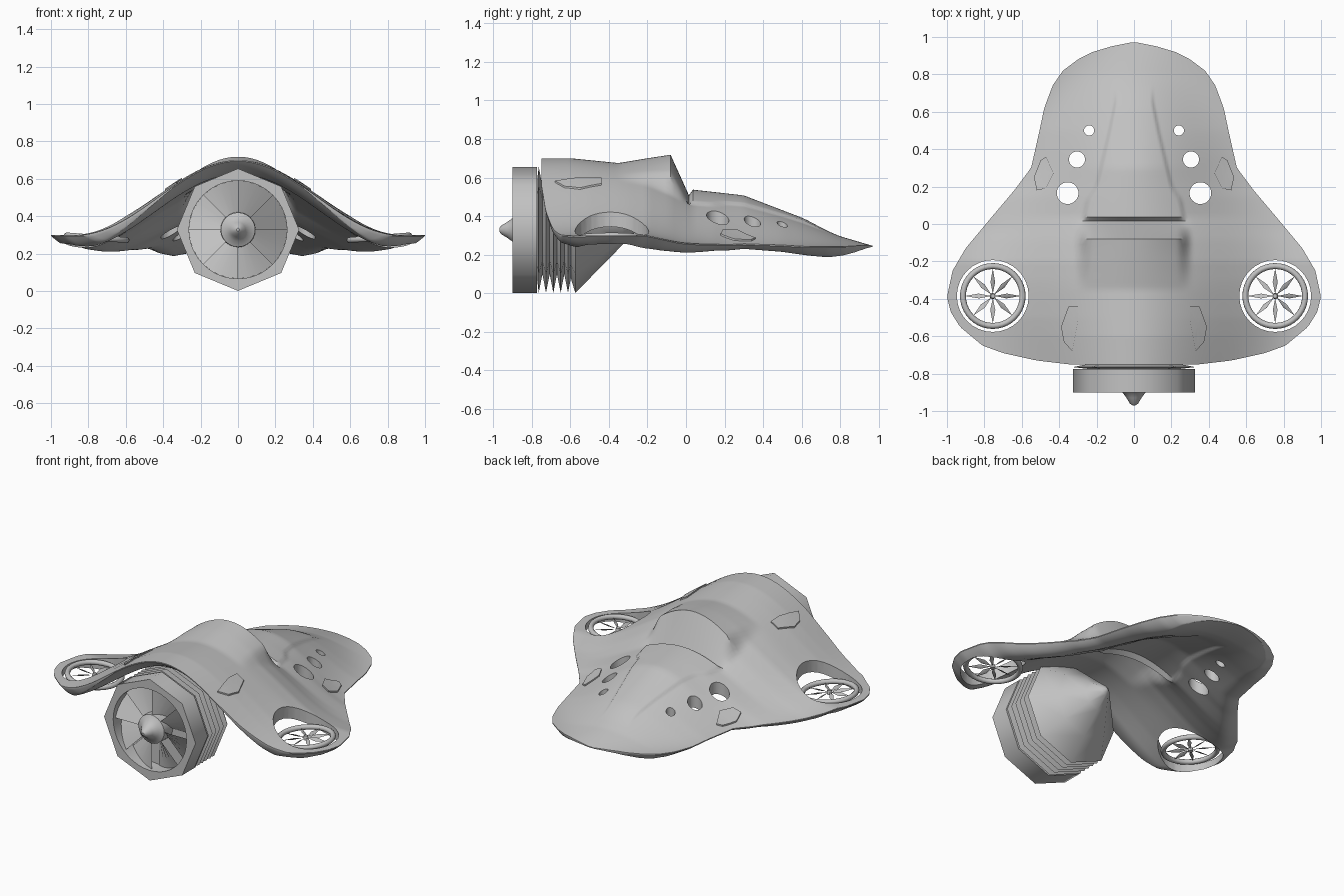
import bpy, bmesh, math
from mathutils import Vector, Matrix

cube = bpy.data.objects.get("Cube")
if cube:
    bpy.data.objects.remove(cube)

grey = bpy.data.materials.new("hull grey")
grey.use_nodes = True
grey.diffuse_color = (0.54, 0.54, 0.54, 1)
grey.node_tree.nodes["Principled BSDF"].inputs["Base Color"].default_value = (0.54, 0.54, 0.54, 1)


def make(name, bm, angle=None):
    bmesh.ops.recalc_face_normals(bm, faces=bm.faces)
    mesh = bpy.data.meshes.new(name)
    bm.to_mesh(mesh)
    bm.free()
    mesh.materials.append(grey)
    ob = bpy.data.objects.new(name, mesh)
    bpy.context.collection.objects.link(ob)
    if angle:
        smooth(ob, angle)
    return ob


def activate(ob):
    bpy.ops.object.select_all(action='DESELECT')
    ob.select_set(True)
    bpy.context.view_layer.objects.active = ob


def smooth(ob, angle):
    activate(ob)
    bpy.ops.object.shade_smooth_by_angle(angle=math.radians(angle))


def lerp(table, t):
    for (a, p), (b, q) in zip(table, table[1:]):
        if t <= b:
            return p + (q - p) * max(0, (t - a) / (b - a))
    return table[-1][1]


def ramp(a, b, t):
    t = min(1, max(0, (t - a) / (b - a)))
    return t * t * (3 - 2 * t)


# Hull profiles along y: half width, spine height, rim height, hump spread
WIDTH = [(-.75, .35), (-.73, .52), (-.69, .7), (-.65, .81), (-.55, .93), (-.47, .98), (-.39, 1),
         (-.25, .97), (-.13, .9), (.05, .75), (.18, .64), (.3, .55), (.5, .505), (.62, .48),
         (.74, .435), (.82, .38), (.88, .3), (.92, .22), (.95, .12), (.97, .02)]
SPINE = [(-.75, .7), (-.6, .7), (-.35, .675), (-.2, .65), (-.08, .6), (.035, .525),
         (.3, .495), (.6, .38), (.8, .295), (.97, .245)]
RIM = [(-.75, .295), (-.4, .3), (-.2, .3), (-.03, .262), (.2, .232), (.4, .235), (.97, .245)]
SPREAD = [(-.75, .86), (-.5, .91), (-.3, .91), (-.1, .87), (.15, .79), (.3, .68), (.5, .61),
          (.6, .55), (.97, .3)]
HOOD = [(-.35, 0), (-.2, .05), (-.08, .118), (.015, -.03), (.035, 0)]
PANEL = [(0, .27), (.13, .25), (.2, .2), (.5, .13), (.65, .1)]


def height(x, y):
    x = abs(x)
    bell = math.cos(math.pi / 2 * min(1, x / lerp(SPREAD, y))) ** 2
    z = lerp(RIM, y) + (lerp(SPINE, y) - lerp(RIM, y)) * bell
    z += lerp(HOOD, y) * (1 - 5 * min(x, .3) ** 2) * (1 - ramp(.235, .31, x))
    if y > .02:
        edge = lerp(PANEL, y)
        z += .012 * (1 - ramp(edge - .008, edge + .008, x)) * (1 - ramp(.6, .75, y))
    return z


def thickness(x, y):
    inset = min(lerp(WIDTH, y) - abs(x), y + .75, .4 * (.97 - y), .15)
    return .006 + .07 * (1 - (1 - max(0, inset) / .15) ** 2)


# Hull: upper and lower skins meeting at a thin rim, rows snapped to the hood crest and foot
bm = bmesh.new()
ROWS, COLS = 110, 110
stations = [.11 - .86 * math.cos(math.pi * i / ROWS) for i in range(ROWS + 1)]
for y in (-.08, .015):
    near = min(range(ROWS + 1), key=lambda i: abs(stations[i] - y))
    stations[near] = y
upper, lower = [], []
for y in stations:
    xs = [lerp(WIDTH, y) * (2 * j / COLS - 1) for j in range(COLS + 1)]
    upper.append([bm.verts.new((x, y, height(x, y))) for x in xs])
    lower.append([bm.verts.new((x, y, height(x, y) - thickness(x, y))) for x in xs])
for grid in (upper, lower):
    for a, b in zip(grid, grid[1:]):
        for j in range(COLS):
            bm.faces.new((a[j], a[j + 1], b[j + 1], b[j]))
for j in (0, -1):
    for i in range(ROWS):
        bm.faces.new((upper[i][j], upper[i + 1][j], lower[i + 1][j], lower[i][j]))
    for k in range(COLS):
        bm.faces.new((upper[j][k], upper[j][k + 1], lower[j][k + 1], lower[j][k]))
hull = make("hull_shell", bm)

# Fan openings and vent holes
FAN = (.755, -.385)
bm = bmesh.new()
for x, y, r in [(*FAN, .192), (.24, .5, .027), (.305, .345, .043), (.355, .165, .058)]:
    for s in (-1, 1):
        bmesh.ops.create_cone(bm, cap_ends=True, segments=32, radius1=r, radius2=r, depth=1,
                              matrix=Matrix.Translation((s * x, y, .4)))
cutter = make("hole_cutter", bm)
cutter.hide_render = True
cut = hull.modifiers.new("holes", 'BOOLEAN')
cut.operation = 'DIFFERENCE'
cut.solver = 'EXACT'
cut.object = cutter
activate(hull)
bpy.ops.object.modifier_apply(modifier="holes")
bpy.data.objects.remove(cutter)
smooth(hull, 30)


# Raised skin plates following the hull
def plate(name, points):
    bm = bmesh.new()
    fine = [Vector(p).lerp(Vector(q), k / 4)
            for p, q in zip(points, points[1:] + points[:1]) for k in range(4)]
    mid = sum(fine, Vector((0, 0))) / len(fine)
    top, low, half = [[bm.verts.new((p.x, p.y, height(p.x, p.y) + dz)) for p in ring]
                      for ring, dz in ((fine, .009), (fine, -.004),
                                       ([p.lerp(mid, .5) for p in fine], .009))]
    hub = bm.verts.new((*mid, height(*mid) + .009))
    for i in range(len(fine)):
        j = (i + 1) % len(fine)
        bm.faces.new((top[i], top[j], half[j], half[i]))
        bm.faces.new((half[i], half[j], hub))
        bm.faces.new((low[i], low[j], top[j], top[i]))
    make(name, bm, 30)


for side, s in (("left", 1), ("right", -1)):
    plate(side + "_front_plate", [(s * x, y) for x, y in [
        (.3, -.44), (.35, -.44), (.39, -.55), (.375, -.63), (.33, -.68), (.3, -.52)]])
    plate(side + "_rear_plate", [(s * x, y) for x, y in [
        (.43, .27), (.47, .36), (.5, .34), (.535, .25), (.52, .18), (.47, .19)]])


# Octagonal loft along y, with a corner at the top
def loft(name, rings, sides=8, angle=None):
    bm = bmesh.new()
    loops = []
    for y, r, z in rings:
        loops.append([bm.verts.new((r * math.sin(2 * math.pi * k / sides), y,
                                    z + r * math.cos(2 * math.pi * k / sides)))
                      for k in range(sides)])
    for a, b in zip(loops, loops[1:]):
        for k in range(sides):
            n = (k + 1) % sides
            bm.faces.new((a[k], a[n], b[n], b[k]))
    bm.faces.new(loops[0])
    bm.faces.new(loops[-1])
    return make(name, bm, angle)


CZ, R = .328, .327
# Engine drum with a round mouth bored into it
drum = loft("engine_drum", [(-.9, R, CZ), (-.775, R, CZ)])
bore = loft("bore_cutter", [(-1, .262, CZ), (-.8, .262, CZ)], 40)
bore.hide_render = True
cut = drum.modifiers.new("bore", 'BOOLEAN')
cut.solver = 'EXACT'
cut.object = bore
activate(drum)
bpy.ops.object.modifier_apply(modifier="bore")
bpy.data.objects.remove(bore)
smooth(drum, 50)

# Cooling fins and conical tail
fins = [(-.78, .2, CZ)]
for k in range(5):
    y = -.765 + .038 * k
    fins += [(y, R, CZ), (y + .019, .23, CZ)]
loft("engine_fins", fins, angle=50)
loft("engine_tail", [(-.605, .23, CZ), (-.575, R, CZ), (-.45, .21, .337), (-.33, .095, .345),
                     (-.26, .03, .35), (-.245, .008, .35)], angle=50)

# Spinner and pitched intake blades
loft("spinner", [(-.97, .008, CZ), (-.96, .022, CZ), (-.93, .04, CZ), (-.9, .062, CZ),
                 (-.885, .092, CZ), (-.8, .095, CZ)], 24, 35)
bm = bmesh.new()
for k in range(8):
    arc = [math.pi / 4 * (k + t / 4) for t in range(5)]
    inner, outer = [[bm.verts.new((r * math.sin(a), -.878 + .07 * t / 4, CZ + r * math.cos(a)))
                     for t, a in enumerate(arc)] for r in (.088, .262)]
    for t in range(4):
        bm.faces.new((inner[t], inner[t + 1], outer[t + 1], outer[t]))
make("intake_blades", bm, 20)

# Wing fans: rounded ring, hub and eight slim blades
for side, s in (("left", 1), ("right", -1)):
    tilt = Matrix.Translation((s * FAN[0], FAN[1], .285)) @ Matrix.Rotation(s * -.08, 4, 'Y')
    bm = bmesh.new()
    loops = []
    for k in range(40):
        a = 2 * math.pi * k / 40
        loops.append([])
        for t in range(10):
            b = 2 * math.pi * t / 10
            r = .16 + .016 * math.cos(b)
            loops[-1].append(bm.verts.new((r * math.cos(a), r * math.sin(a), .016 * math.sin(b))))
    for a, b in zip(loops, loops[1:] + loops[:1]):
        for t in range(10):
            bm.faces.new((a[t], a[t - 1], b[t - 1], b[t]))
    bm.transform(tilt)
    make(side + "_fan_ring", bm, 60)

    bm = bmesh.new()
    bmesh.ops.create_cone(bm, cap_ends=True, segments=16, radius1=.016, radius2=.012, depth=.025)
    for k in range(8):
        spin = Matrix.Rotation(math.pi / 4 * k, 3, 'Z')
        v = [bm.verts.new(spin @ Vector(p)) for p in
             [(.01, 0, 0), (.075, .013, .007), (.148, 0, 0), (.075, -.013, -.007),
              (.075, 0, .005), (.075, 0, -.005)]]
        for i in range(4):
            bm.faces.new((v[i], v[(i + 1) % 4], v[4]))
            bm.faces.new((v[(i + 1) % 4], v[i], v[5]))
    bm.transform(tilt)
    make(side + "_fan_blades", bm, 50)
